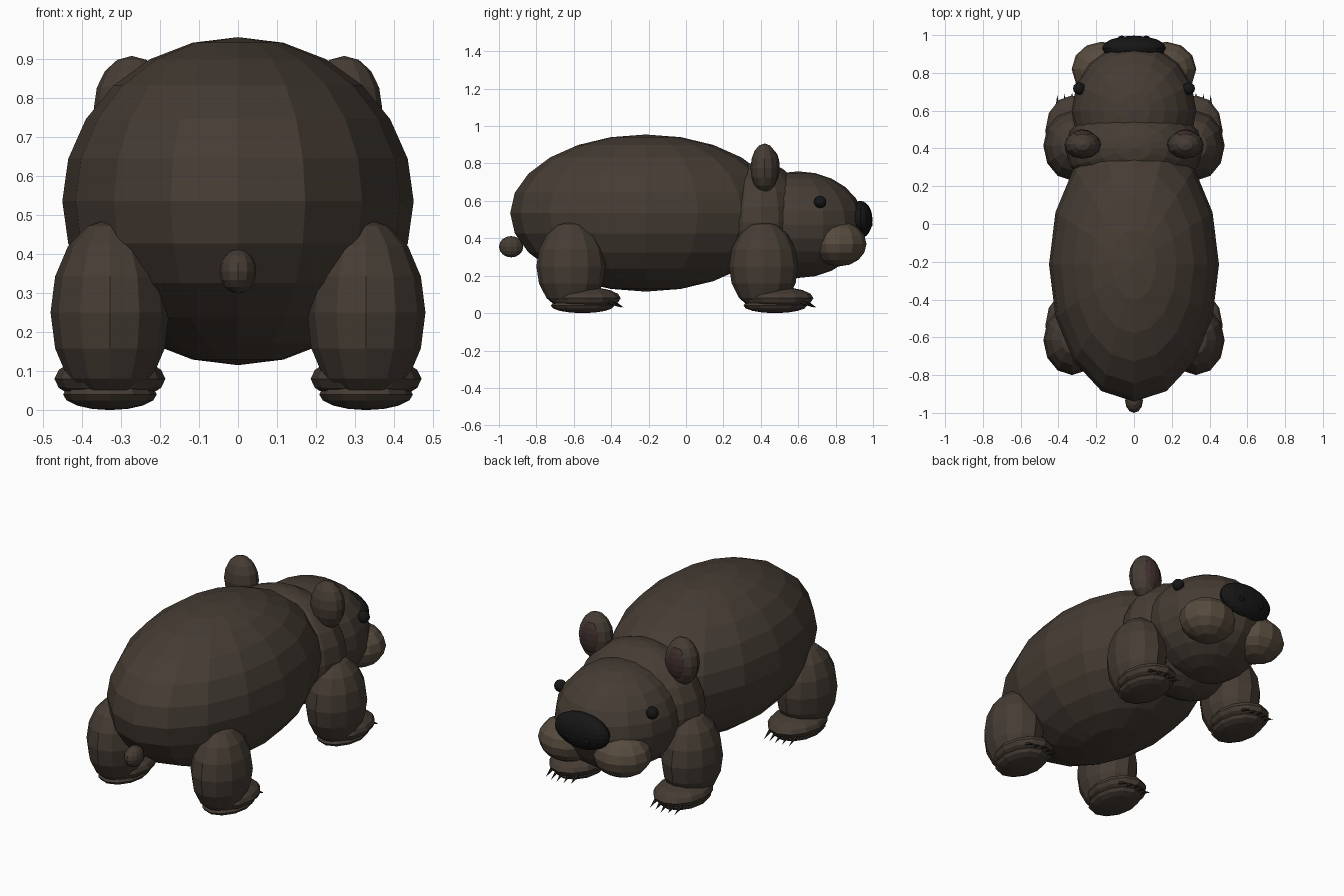
import bpy, math
from mathutils import Vector

if "Cube" in bpy.data.objects:
    bpy.data.objects.remove(bpy.data.objects["Cube"])


def material(name, rgb):
    m = bpy.data.materials.new(name)
    m.diffuse_color = (*rgb, 1)
    m.use_nodes = True
    m.node_tree.nodes["Principled BSDF"].inputs["Base Color"].default_value = m.diffuse_color
    return m


FUR = material("fur", (0.060, 0.045, 0.034))
PALE = material("pale_fur", (0.095, 0.070, 0.048))
PINK = material("inner_ear", (0.050, 0.028, 0.026))
BLACK = material("black", (0.008, 0.008, 0.008))
CLAW = material("claw", (0.025, 0.020, 0.017))


def blob(name, loc, radii, mat=FUR, seg=16, rings=12, rot=(0, 0, 0)):
    """Flat-shaded ellipsoid."""
    bpy.ops.mesh.primitive_uv_sphere_add(segments=seg, ring_count=rings, radius=1,
                                         location=loc, rotation=rot)
    ob = bpy.context.object
    ob.name = name
    ob.scale = radii
    ob.data.materials.append(mat)
    return ob


def spike(name, base, tip, radius):
    """Cone from base to tip."""
    base, tip = Vector(base), Vector(tip)
    d = tip - base
    bpy.ops.mesh.primitive_cone_add(vertices=6, radius1=radius, radius2=0, depth=d.length,
                                    location=(base + tip) / 2,
                                    rotation=d.to_track_quat('Z', 'Y').to_euler())
    ob = bpy.context.object
    ob.name = name
    ob.data.materials.append(CLAW)


# Trunk, neck, head, tail
blob("body", (0, -0.215, 0.535), (0.45, 0.725, 0.42))
blob("neck", (0, 0.40, 0.485), (0.365, 0.25, 0.325))
blob("head", (0, 0.60, 0.473), (0.33, 0.355, 0.285))
blob("tail", (0, -0.935, 0.355), (0.047, 0.065, 0.057), seg=12, rings=8)

# Nose pad
blob("nose", (0, 0.932, 0.50), (0.17, 0.065, 0.10), BLACK)

for s, side in ((-1, "left"), (1, "right")):
    # Face
    blob(f"cheek_{side}", (s * 0.17, 0.82, 0.37), (0.16, 0.145, 0.12), PALE, 12, 8)
    blob(f"nostril_{side}", (s * 0.065, 0.98, 0.475), (0.022, 0.018, 0.018), BLACK, 8, 6)
    blob(f"eye_{side}", (s * 0.29, 0.717, 0.595), (0.033, 0.033, 0.033), BLACK, 12, 8)
    # Ears
    blob(f"ear_{side}", (s * 0.272, 0.42, 0.775), (0.097, 0.075, 0.132), FUR, 12, 8)
    blob(f"inner_ear_{side}", (s * 0.272, 0.465, 0.78), (0.06, 0.036, 0.09), PINK, 12, 8)
    # Legs with feet, soles and claws
    for y, end in ((0.415, "front"), (-0.615, "back")):
        x = s * 0.328
        tag = f"{end}_{side}"
        blob(f"leg_{tag}", (x, y, 0.25), (0.152, 0.185, 0.24), FUR, 12, 8)
        blob(f"foot_{tag}", (x, y + 0.078, 0.08), (0.142, 0.188, 0.06), FUR, 12, 8)
        blob(f"sole_{tag}", (x, y + 0.062, 0.04), (0.12, 0.17, 0.04), FUR, 12, 8)
        for i in range(-2, 3):
            cx = x + i * 0.039
            back = 0.012 * abs(i)
            spike(f"claw_{tag}_{i + 3}", (cx, y + 0.205 - back, 0.07),
                  (cx, y + 0.283 - back * 0.6, 0.03), 0.015)
